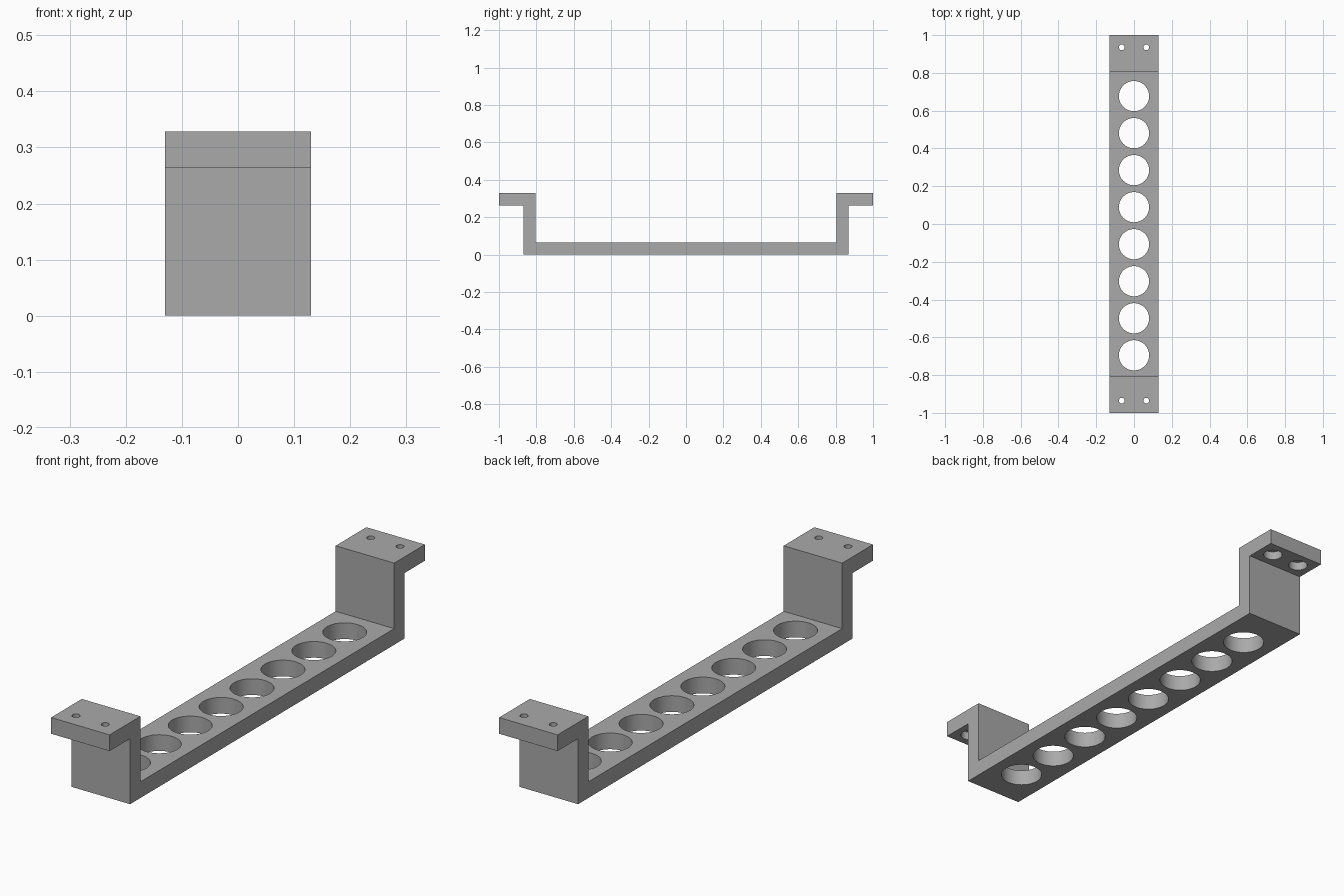
import bpy, bmesh, math

cube = bpy.data.objects.get("Cube")
if cube:
    bpy.data.objects.remove(cube, do_unlink=True)

HALF_WIDTH = 0.13
THICK = 0.065
HEIGHT = 0.328
INNER = 0.805          # inside face of the uprights
OUTER = INNER + THICK  # outside face of the uprights
TIP = 1.0              # end of the mounting tabs

grey = bpy.data.materials.new("plain grey")
grey.use_nodes = True
colour = (0.4, 0.4, 0.4, 1)
grey.diffuse_color = colour
grey.node_tree.nodes["Principled BSDF"].inputs["Base Color"].default_value = colour

# Bracket: one bent strip, half its side profile mirrored and extruded across x
half = [(OUTER, 0), (OUTER, HEIGHT - THICK), (TIP, HEIGHT - THICK),
        (TIP, HEIGHT), (INNER, HEIGHT), (INNER, THICK)]
profile = half + [(-y, z) for y, z in reversed(half)]

bm = bmesh.new()
face = bm.faces.new([bm.verts.new((-HALF_WIDTH, y, z)) for y, z in profile])
result = bmesh.ops.extrude_face_region(bm, geom=[face])
moved = [v for v in result["geom"] if isinstance(v, bmesh.types.BMVert)]
bmesh.ops.translate(bm, verts=moved, vec=(2 * HALF_WIDTH, 0, 0))
bmesh.ops.recalc_face_normals(bm, faces=bm.faces)
mesh = bpy.data.meshes.new("bracket")
bm.to_mesh(mesh)
bm.free()
bracket = bpy.data.objects.new("bracket", mesh)
bpy.context.collection.objects.link(bracket)
mesh.materials.append(grey)


def drill(x, y, radius, bottom, top, sides):
    """Cut a vertical round hole through the bracket."""
    bpy.ops.mesh.primitive_cylinder_add(
        vertices=sides, radius=radius, depth=top - bottom,
        location=(x, y, (top + bottom) / 2))
    cutter = bpy.context.object
    cutter.name = "hole_cutter"
    cutter.hide_render = True
    cutter.data.materials.append(grey)
    cut = bracket.modifiers.new("hole", "BOOLEAN")
    cut.operation = "DIFFERENCE"
    cut.solver = "EXACT"
    cut.object = cutter
    bpy.context.view_layer.objects.active = bracket
    bpy.ops.object.modifier_apply(modifier=cut.name)
    bpy.data.objects.remove(cutter, do_unlink=True)


# Row of eight large holes in the floor
for i in range(8):
    drill(0, -0.695 + 0.196 * i, 0.08, -0.05, 0.12, 64)

# Screw holes in both tabs, with wider recesses underneath
for y in (-0.935, 0.935):
    for x in (-0.065, 0.065):
        drill(x, y, 0.015, 0.2, 0.4, 32)
        drill(x, y, 0.037, 0.2, HEIGHT - THICK + 0.035, 32)

# Smooth hole walls with crisp edges
bpy.ops.object.select_all(action="DESELECT")
bracket.select_set(True)
bpy.context.view_layer.objects.active = bracket
bpy.ops.object.shade_smooth_by_angle(angle=math.radians(30))
